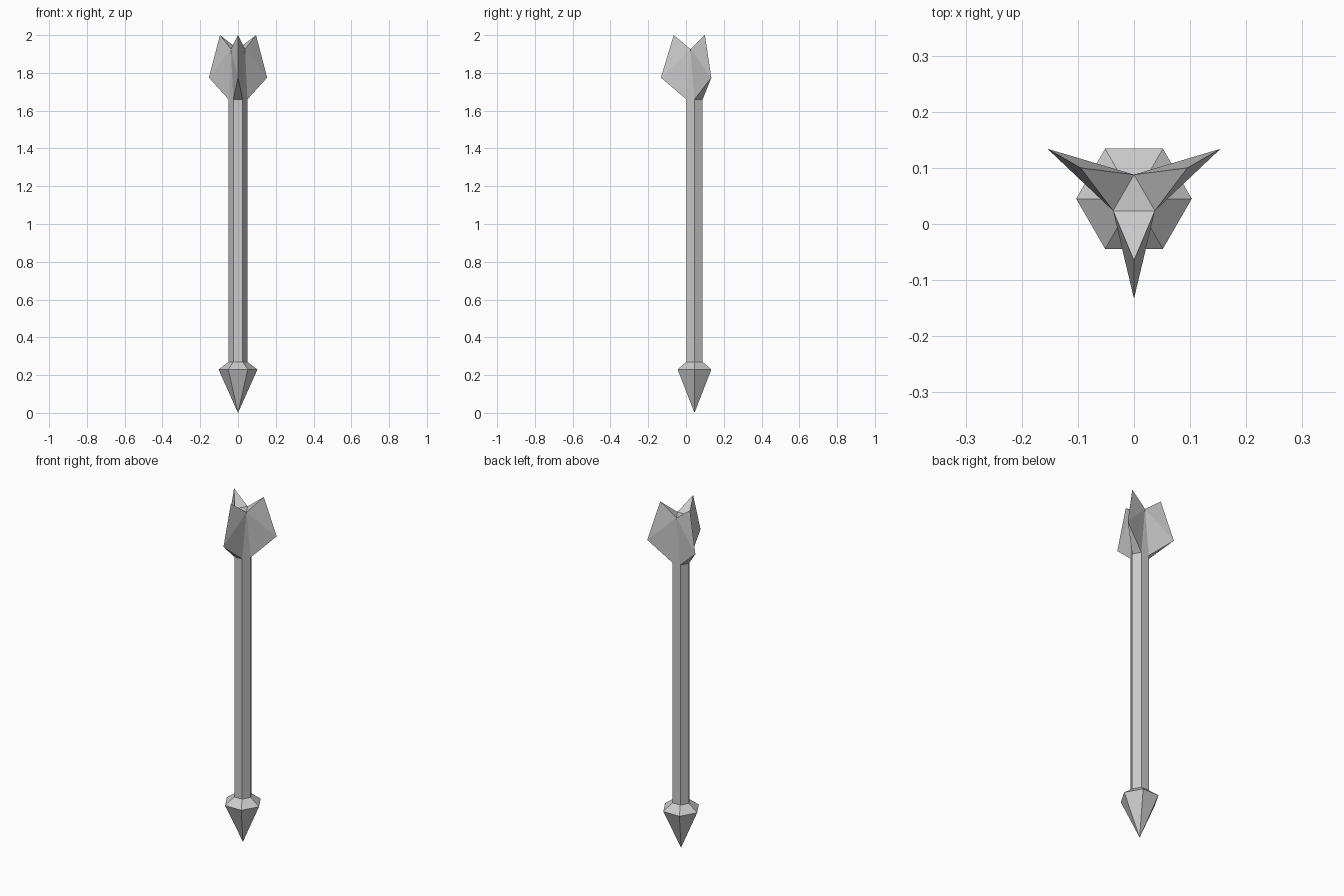
import bpy, bmesh, math

if "Cube" in bpy.data.objects:
    bpy.data.objects.remove(bpy.data.objects["Cube"])

AXIS_Y = 0.045   # the arrow's axis, offset so the three fins are centred


def polar(r, deg, z):
    a = math.radians(deg)
    return (r * math.cos(a), AXIS_Y + r * math.sin(a), z)


def finish(bm, name):
    bmesh.ops.remove_doubles(bm, verts=bm.verts, dist=1e-5)
    bmesh.ops.recalc_face_normals(bm, faces=bm.faces)
    mesh = bpy.data.meshes.new(name)
    bm.to_mesh(mesh)
    bm.free()
    obj = bpy.data.objects.new(name, mesh)
    bpy.context.collection.objects.link(obj)
    return obj


def add_face(bm, *points):
    bm.faces.new([bm.verts.new(p) for p in points])


def hex_lathe(name, profile):
    """Six-sided solid of rotation from (radius, z) pairs; radius 0 gives a tip."""
    bm = bmesh.new()
    for (r0, z0), (r1, z1) in zip(profile, profile[1:]):
        for a in range(0, 360, 60):
            pts = [polar(r0, a, z0), polar(r1, a + 60, z1), polar(r1, a, z1)]
            if r0 > 0:
                pts.insert(1, polar(r0, a + 60, z0))
            add_face(bm, *pts)
    return finish(bm, name)


# Pointed head and shaft
hex_lathe("arrow_head", [(0, 0), (0.103, 0.23), (0.05, 0.27)])
hex_lathe("shaft", [(0.05, 0.27), (0.05, 1.66)])

# Fletching: three tapering fins with notches between them
bm = bmesh.new()
for a in (-90, 30, 150):
    low = polar(0.178, a, 1.775)
    top = polar(0.11, a, 2.0)
    base = [polar(0.05, a + s * 30, 1.66) for s in (-1, 1)]
    notch = [polar(0.043, a + s * 60, 1.926) for s in (-1, 1)]
    add_face(bm, base[0], base[1], low)        # underside
    add_face(bm, notch[0], notch[1], top)      # upper side
    for b, n in zip(base, notch):              # two flanks
        add_face(bm, b, low, n)
        add_face(bm, low, top, n)
    add_face(bm, base[1], polar(0.05, a + 90, 1.66), notch[1])  # web between fins
add_face(bm, *[polar(0.043, a, 1.926) for a in (-30, 90, 210)])  # centre of the tail
finish(bm, "fletching")
